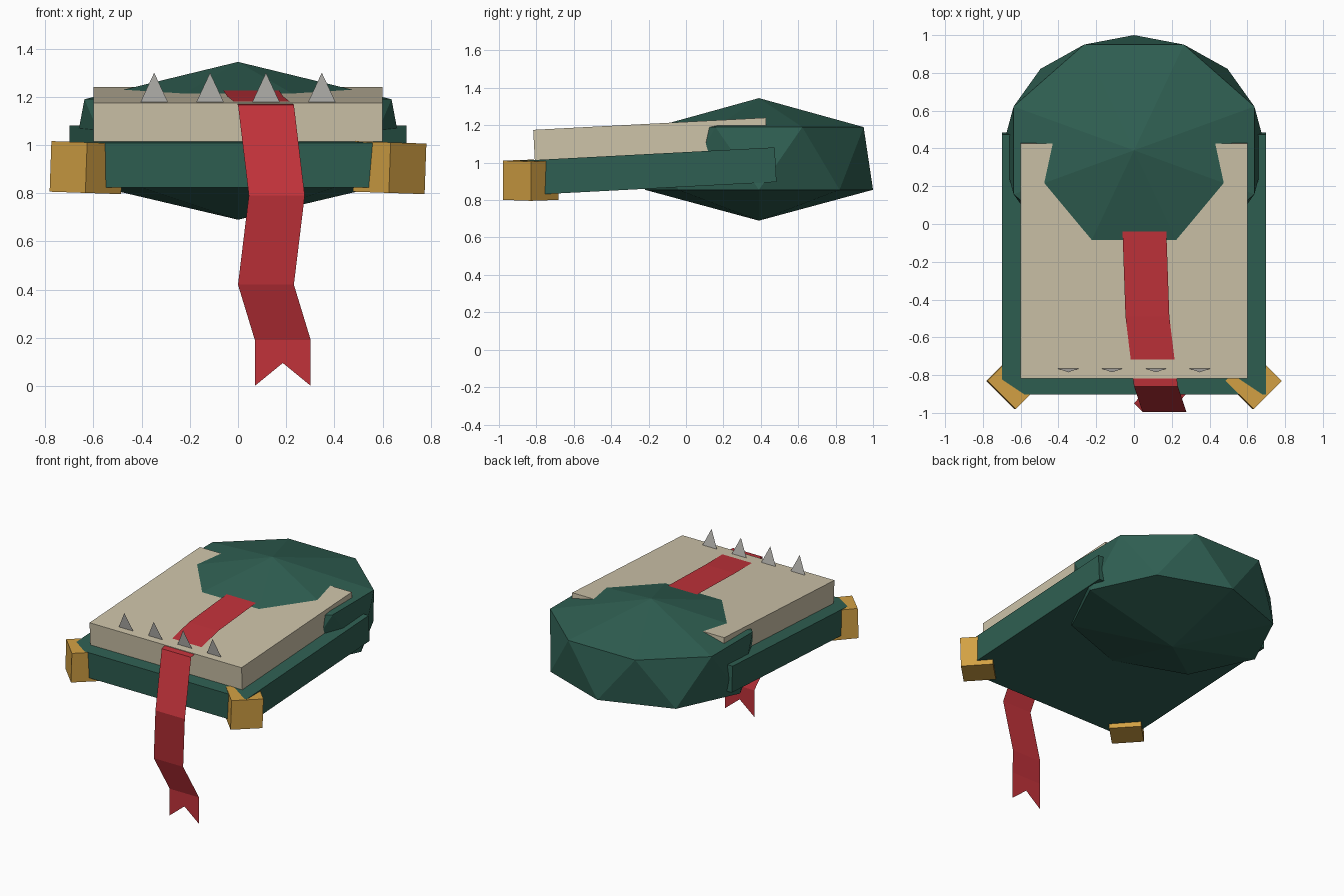
import bpy
import bmesh
from math import cos, sin, pi, radians
from mathutils import Matrix, Vector

cube = bpy.data.objects.get("Cube")
if cube:
    bpy.data.objects.remove(cube, do_unlink=True)


def material(name, *rgb):
    color = [(((c / 255) + 0.055) / 1.055) ** 2.4 for c in rgb] + [1]
    mat = bpy.data.materials.new(name)
    mat.use_nodes = True
    mat.diffuse_color = color
    mat.node_tree.nodes["Principled BSDF"].inputs["Base Color"].default_value = color
    return mat


green = material("dark green", 47, 95, 82)
beige = material("parchment beige", 205, 195, 169)
red = material("ribbon red", 193, 50, 58)
gold = material("gold", 211, 161, 68)
grey = material("tooth grey", 190, 188, 183)


def finish(name, bm, mat, solid=True):
    if solid:
        bmesh.ops.recalc_face_normals(bm, faces=bm.faces)
    mesh = bpy.data.meshes.new(name)
    bm.to_mesh(mesh)
    bm.free()
    mesh.materials.append(mat)
    obj = bpy.data.objects.new(name, mesh)
    bpy.context.collection.objects.link(obj)
    return obj


def box(name, center, size, mat, rotation):
    bm = bmesh.new()
    bmesh.ops.create_cube(bm, size=1, matrix=Matrix.Diagonal((*size, 1)))
    obj = finish(name, bm, mat)
    obj.matrix_world = Matrix.Translation(center) @ rotation
    return obj


# Tilted cover and page block
TILT = radians(3)
slant = Matrix.Rotation(TILT, 4, "X")
box("cover", (0, -0.21, 0.953), (1.4, 1.38, 0.185), green, slant)
box("page_block", (0, -0.19, 1.108), (1.2, 1.245, 0.2), beige, slant)

# Corner guards, set diagonally on the front corners
turn = Matrix.Rotation(radians(2), 4, "Y") @ Matrix.Rotation(pi / 4, 4, "Z")
for side, name in ((1, "left_corner_guard"), (-1, "right_corner_guard")):
    box(name, (side * 0.63, -0.83, 0.906), (0.21, 0.21, 0.21), gold, turn)

# Faceted head: two staggered eight-sided rings capped by points
SIDES = 8
bm = bmesh.new()


def ring(rx, ry, z, shift):
    angles = [2 * pi * (i + shift) / SIDES for i in range(SIDES)]
    return [bm.verts.new((rx * sin(a), 0.39 + ry * cos(a), z)) for a in angles]


upper = ring(0.69, 0.606, 1.19, 0.5)
lower = ring(0.70, 0.61, 0.855, 0)
crown = bm.verts.new((0, 0.39, 1.345))
base = bm.verts.new((0, 0.39, 0.69))
for i in range(SIDES):
    j = (i + 1) % SIDES
    bm.faces.new((crown, upper[i], upper[j]))
    bm.faces.new((base, lower[j], lower[i]))
    bm.faces.new((lower[i], lower[j], upper[i]))
    bm.faces.new((upper[i], lower[j], upper[j]))
finish("faceted_head", bm, green)

# Flat teeth along the front edge of the pages
bm = bmesh.new()
for x in (-0.348, -0.116, 0.116, 0.348):
    corners = ((x - 0.057, -0.765, 1.178), (x + 0.057, -0.765, 1.178), (x, -0.785, 1.3))
    bm.faces.new([bm.verts.new(c) for c in corners])
finish("teeth", bm, grey, solid=False)

# Ribbon: left edge path swept sideways, ending in a swallowtail
WIDTH = 0.232
path = [
    (-0.063, 0.02, 1.229), (-0.06, -0.06, 1.225), (-0.045, -0.49, 1.202),
    (0, -0.86, 1.167), (0.045, -0.995, 0.79), (0, -0.95, 0.42),
    (0.07, -0.87, 0.19),
]
bm = bmesh.new()
rows = [[bm.verts.new(p), bm.verts.new(Vector(p) + Vector((WIDTH, 0, 0)))] for p in path]
for (a, b), (c, d) in zip(rows, rows[1:]):
    bm.faces.new((a, c, d, b))
x, y, z = path[-1]
tail_left = bm.verts.new((x, y, 0))
notch = bm.verts.new((x + WIDTH / 2, y, 0.095))
tail_right = bm.verts.new((x + WIDTH, y, 0))
start, end = rows[-1]
bm.faces.new((start, tail_left, notch))
bm.faces.new((start, notch, end))
bm.faces.new((notch, tail_right, end))
finish("bookmark_ribbon", bm, red, solid=False)
